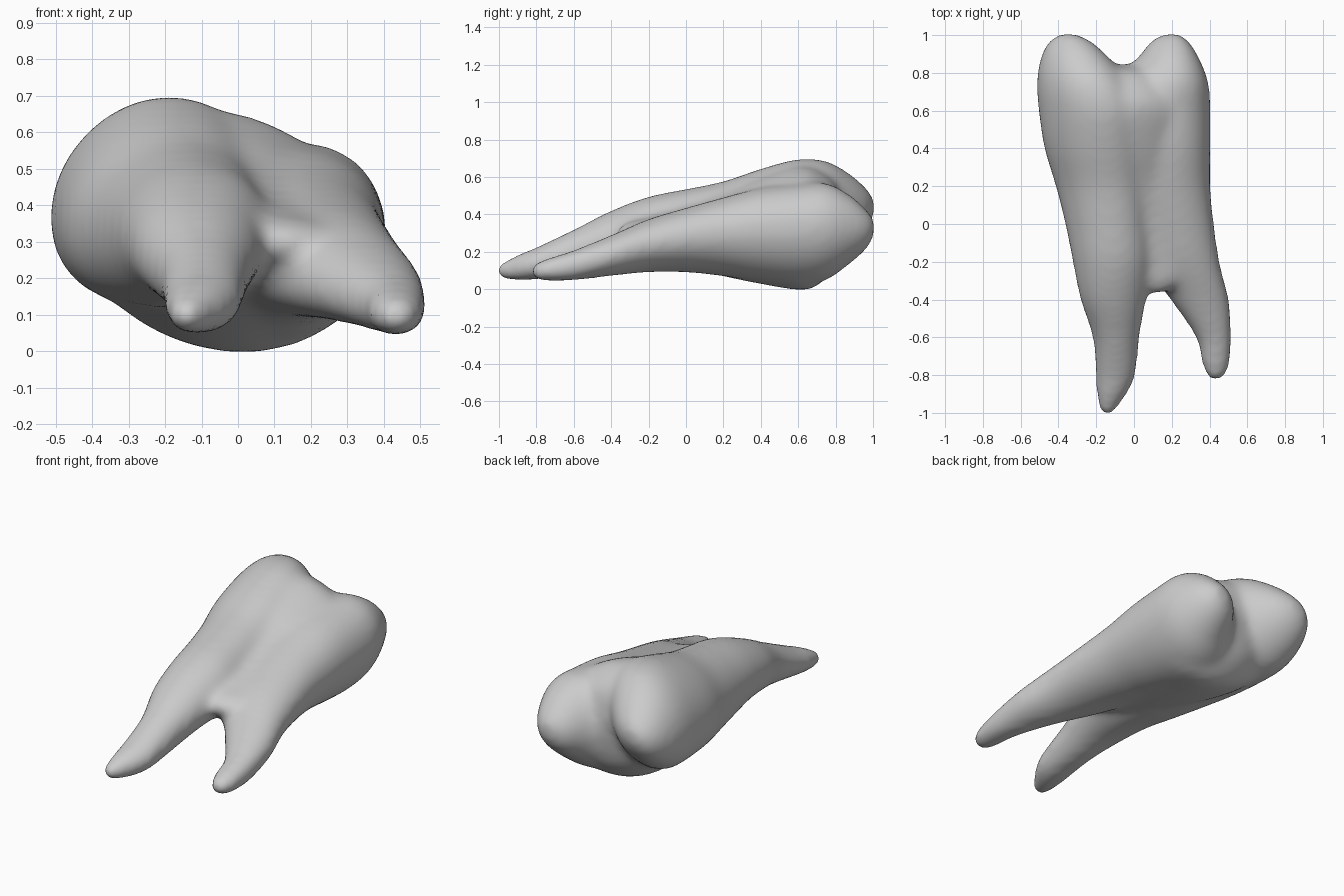
import bpy, bmesh, math
from mathutils import Vector

if "Cube" in bpy.data.objects:
    bpy.data.objects.remove(bpy.data.objects["Cube"])

# Stations along each volume: y, x min, x max, z min, z max
TALL_LOBE = [
    (1.007, -.39, -.31, .4, .48), (.97, -.45, -.23, .33, .53),
    (.88, -.495, -.13, .24, .61), (.75, -.515, -.02, .16, .68),
    (.6, -.505, .04, .14, .69), (.4, -.475, .06, .13, .64),
    (.2, -.415, .07, .12, .575), (0, -.365, .08, .12, .535),
    (-.2, -.325, .09, .13, .495), (-.4, -.285, .065, .12, .42),
    (-.6, -.22, .03, .08, .32), (-.8, -.205, .01, .05, .225),
    (-.9, -.2, -.035, .045, .185), (-.97, -.19, -.085, .05, .15),
    (-1.012, -.17, -.11, .07, .13)]
LOW_LOBE = [
    (1.007, .16, .24, .29, .37), (.97, .09, .29, .22, .42),
    (.88, .02, .345, .14, .5), (.75, -.1, .395, .05, .565),
    (.6, -.15, .405, .02, .56), (.4, -.13, .405, .04, .54),
    (.2, -.1, .405, .07, .49), (0, -.04, .425, .09, .435),
    (-.2, .04, .455, .09, .375), (-.4, .19, .505, .07, .29),
    (-.6, .325, .52, .045, .21), (-.73, .355, .51, .04, .17),
    (-.8, .38, .49, .045, .145), (-.825, .4, .455, .07, .12)]
# Trunk between the lobes, ending in the notch and in the fork of the roots
TRUNK = [
    (.845, -.08, -.02, .31, .41), (.8, -.26, .16, .13, .56),
    (.7, -.41, .31, .02, .64), (.6, -.46, .36, 0, .66),
    (.4, -.42, .33, .03, .6), (.2, -.34, .31, .07, .51),
    (0, -.26, .31, .12, .44), (-.2, -.16, .32, .18, .385),
    (-.3, -.02, .26, .23, .36), (-.365, .08, .16, .27, .33)]


def smooth_path(stations, steps=4):
    """Insert rounded in-between stations."""
    points = [Vector(s) for s in stations]
    points = [points[0]] + points + [points[-1]]
    path = []
    for a, b, c, d in zip(points, points[1:], points[2:], points[3:]):
        for i in range(steps):
            t = i / steps
            path.append(b + (c - a) * t / 2
                        + (a - b * 2.5 + c * 2 - d / 2) * t ** 2
                        + (d - a + (b - c) * 3) * t ** 3 / 2)
    return path + [points[-1]]


def loft(bm, stations, tilt, sides=36):
    """Skin a closed tube through oval sections that tilt toward the crown."""
    rings = []
    for y, left, right, low, high in smooth_path(stations):
        slope = tilt * min(1, max(0, y + .4))
        ring = []
        for i in range(sides):
            angle = math.tau * i / sides
            across = (right - left) / 2 * math.cos(angle)
            rise = (high - low) / 2 * math.sin(angle) + slope * across
            ring.append(bm.verts.new(
                ((left + right) / 2 + across, y, (low + high) / 2 + rise)))
        rings.append(ring)
    for first, second in zip(rings, rings[1:]):
        for i in range(sides):
            j = (i + 1) % sides
            bm.faces.new((first[i], first[j], second[j], second[i]))
    bm.faces.new(rings[0])
    bm.faces.new(rings[-1])


# Both lobes, each running from cusp to root, and the trunk
bm = bmesh.new()
for volume, tilt in ((TALL_LOBE, .22), (LOW_LOBE, .15), (TRUNK, -.13)):
    loft(bm, volume, tilt)
bmesh.ops.recalc_face_normals(bm, faces=bm.faces)
mesh = bpy.data.meshes.new("tooth")
bm.to_mesh(mesh)
bm.free()
tooth = bpy.data.objects.new("tooth", mesh)
bpy.context.collection.objects.link(tooth)

# Fuse the volumes into one skin and soften the creases
fuse = tooth.modifiers.new("fuse", 'REMESH')
fuse.mode = 'VOXEL'
fuse.voxel_size = .02
fuse.use_smooth_shade = True
soften = tooth.modifiers.new("soften", 'SMOOTH')
soften.factor = .5
soften.iterations = 22

# Plain grey surface
grey = bpy.data.materials.new("light grey")
grey.use_nodes = True
colour = (.6, .6, .6, 1)
grey.diffuse_color = colour
grey.node_tree.nodes["Principled BSDF"].inputs["Base Color"].default_value = colour
mesh.materials.append(grey)
